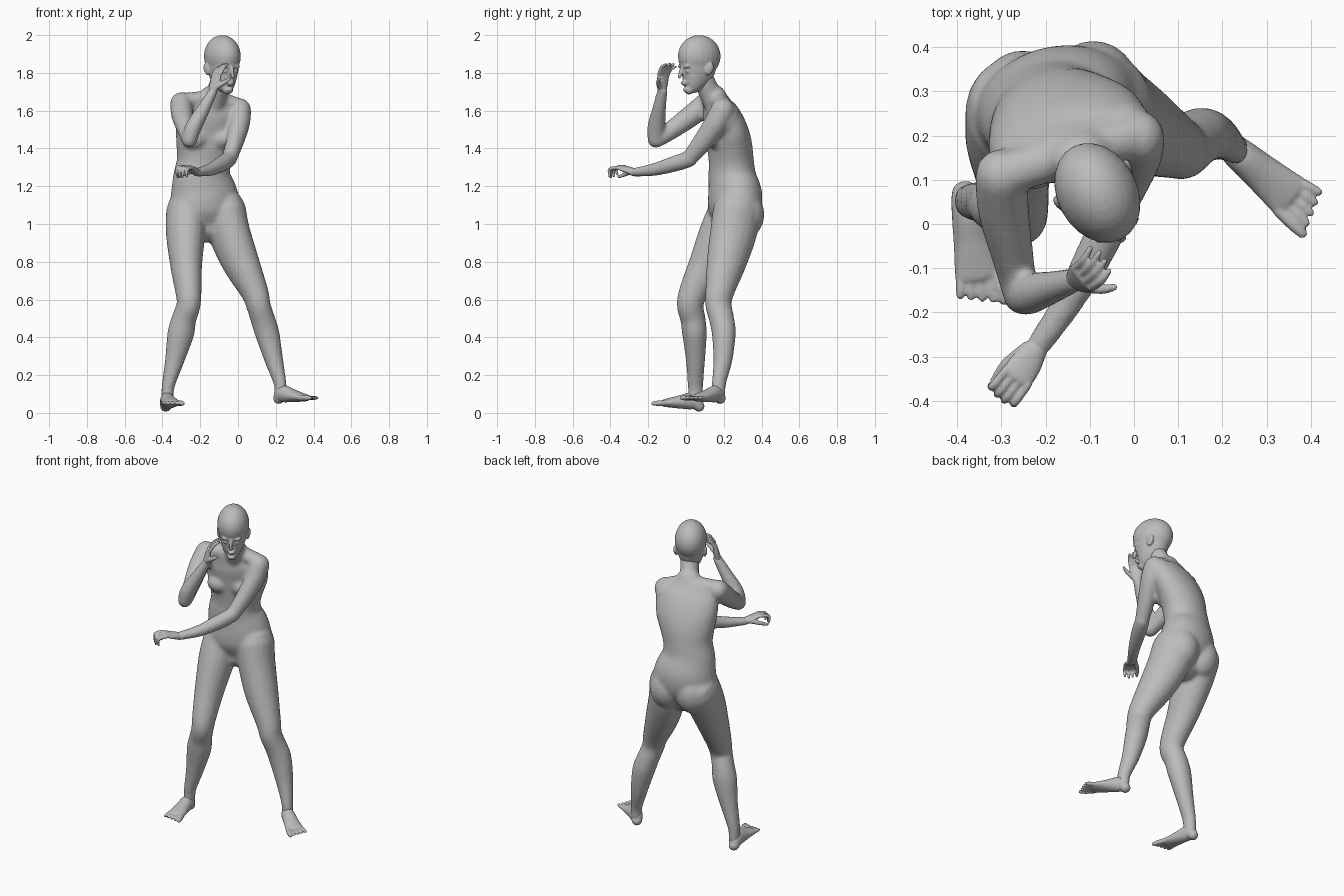
import bpy, bmesh, math
from mathutils import Vector, Matrix

cube = bpy.data.objects.get("Cube")
if cube:
    bpy.data.objects.remove(cube, do_unlink=True)

clay = bpy.data.materials.new("grey_clay")
clay.use_nodes = True
GREY = (0.5, 0.5, 0.5, 1)
clay.diffuse_color = GREY
clay.node_tree.nodes["Principled BSDF"].inputs["Base Color"].default_value = GREY


def spline(rows, steps=5):
    """Smooth curve through rows of x, y, z, side radius, depth radius."""
    rows = [Vector(r) for r in rows]
    out = []
    for i in range(len(rows) - 1):
        a, b, c, d = rows[max(i - 1, 0)], rows[i], rows[i + 1], rows[min(i + 2, len(rows) - 1)]
        for k in range(steps):
            t = k / steps
            out.append(0.5 * (2 * b + (c - a) * t + (2 * a - 5 * b + 4 * c - d) * t**2
                              + (3 * b - a - 3 * c + d) * t**3))
    return out + [rows[-1]]


def loft(bm, rows, side=(1, 0, 0), n=20):
    """Closed elliptical tube with rounded ends."""
    pts = spline(rows)
    pos = [Vector(p[:3]) for p in pts]
    side = Vector(side).normalized()
    rings = []

    def ring(c, t, rx, ry):
        u = (side - t * side.dot(t)).normalized()
        v = t.cross(u)
        rings.append([bm.verts.new(c + u * rx * math.cos(a) + v * ry * math.sin(a))
                      for a in (2 * math.pi * k / n for k in range(n))])

    last = len(pts) - 1
    for i, p in enumerate(pts):
        t = (pos[min(i + 1, last)] - pos[max(i - 1, 0)]).normalized()
        rx, ry = max(p[3], 0.002), max(p[4], 0.002)
        h = min(rx, ry)
        caps = [math.radians(a) for a in (80, 55, 28)]
        if i == 0:
            for a in caps:
                ring(pos[i] - t * h * math.sin(a), t, rx * math.cos(a), ry * math.cos(a))
        ring(pos[i], t, rx, ry)
        if i == last:
            for a in reversed(caps):
                ring(pos[i] + t * h * math.sin(a), t, rx * math.cos(a), ry * math.cos(a))
    for a, b in zip(rings, rings[1:]):
        for k in range(n):
            bm.faces.new((a[k], a[(k + 1) % n], b[(k + 1) % n], b[k]))
    bm.faces.new(rings[0][::-1])
    bm.faces.new(rings[-1])


def blob(bm, centre, radii, side=(1, 0, 0)):
    s = Vector(side).normalized()
    up = Vector((0, 0, 1))
    rot = Matrix((s, up.cross(s), up)).transposed().to_4x4()
    bmesh.ops.create_uvsphere(bm, u_segments=24, v_segments=16, radius=1,
                              matrix=Matrix.Translation(centre) @ rot @ Matrix.Diagonal((*radii, 1)))


def finish(name, bm, voxel, smooth):
    """Fuse the overlapping volumes into one smooth skin."""
    bmesh.ops.recalc_face_normals(bm, faces=bm.faces[:])
    mesh = bpy.data.meshes.new(name)
    bm.to_mesh(mesh)
    bm.free()
    mesh.materials.append(clay)
    ob = bpy.data.objects.new(name, mesh)
    bpy.context.collection.objects.link(ob)
    fuse = ob.modifiers.new("fuse", "REMESH")
    fuse.mode = "VOXEL"
    fuse.voxel_size = voxel
    fuse.use_smooth_shade = True
    relax = ob.modifiers.new("relax", "SMOOTH")
    relax.factor = 0.5
    relax.iterations = smooth


# Torso, buttocks and breasts
body = bmesh.new()
CHEST = (0.96, 0.28, 0)
loft(body, [(-.165, .25, .99, .10, .09), (-.17, .255, 1.06, .19, .13), (-.18, .26, 1.15, .183, .14),
            (-.19, .245, 1.25, .157, .124), (-.182, .24, 1.33, .144, .117), (-.17, .23, 1.42, .163, .115),
            (-.155, .213, 1.5, .182, .106), (-.143, .187, 1.58, .18, .09), (-.138, .168, 1.635, .15, .068),
            (-.125, .155, 1.68, .075, .056)], CHEST, 32)
for x, y in ((-.25, .29), (-.09, .312)):
    blob(body, (x, y, 1.05), (.1, .103, .125), CHEST)
for x, y in ((-.228, .14), (-.09, .172)):
    blob(body, (x, y, 1.45), (.07, .062, .06), CHEST)

# Neck and the slope down to each shoulder
loft(body, [(-.13, .165, 1.61, .06, .06), (-.115, .132, 1.68, .055, .058), (-.09, .09, 1.77, .053, .056)], CHEST)
for x, y, z in ((-.285, .115, 1.65), (-.005, .195, 1.625)):
    loft(body, [(-.12, .165, 1.665, .045, .045), (x, y, z, .05, .045)], (0, 1, 0))
blob(body, (-.02, .215, 1.56), (.065, .07, .09), CHEST)

# Legs, hip to ankle
loft(body, [(-.275, .25, 1.07, .105, .13), (-.277, .19, .95, .104, .122), (-.274, .11, .78, .084, .099),
            (-.262, .04, .64, .069, .078), (-.262, .022, .57, .063, .071), (-.285, .036, .5, .065, .067),
            (-.303, .045, .42, .071, .065), (-.335, .05, .28, .052, .051), (-.37, .05, .14, .034, .041),
            (-.373, .05, .07, .033, .04)], (1, .2, 0))
loft(body, [(-.075, .27, 1.07, .115, .13), (-.045, .25, .95, .107, .127), (.013, .215, .8, .097, .108),
            (.088, .178, .64, .072, .078), (.108, .172, .57, .064, .071), (.13, .188, .5, .064, .067),
            (.155, .2, .42, .065, .063), (.19, .195, .28, .049, .051), (.222, .175, .16, .033, .039),
            (.226, .172, .1, .033, .038)], (.9, .4, 0))

# Arms: each upper arm and forearm
loft(body, [(-.30, .11, 1.638, .06, .062), (-.295, .03, 1.575, .058, .058), (-.275, -.07, 1.502, .048, .05),
            (-.257, -.157, 1.443, .04, .041)])
loft(body, [(-.257, -.162, 1.443, .04, .041), (-.237, -.158, 1.51, .044, .047), (-.182, -.142, 1.61, .035, .037),
            (-.13, -.125, 1.705, .024, .028)])
loft(body, [(.01, .195, 1.605, .06, .064), (.007, .155, 1.53, .056, .062), (-.018, .085, 1.43, .047, .053),
            (-.045, .02, 1.35, .041, .043)])
loft(body, [(-.045, .02, 1.345, .041, .043), (-.08, -.05, 1.322, .043, .043), (-.145, -.17, 1.288, .035, .034),
            (-.22, -.28, 1.273, .028, .023)])
finish("body", body, 0.010, 7)

# Head, with its own facing direction
head = bmesh.new()
FACE, EAR = Vector((.47, -.88, 0)), Vector((.88, .47, 0))


def on_head(across, forward, z):
    return Vector((-.08, .065, z)) + EAR * across + FACE * forward


# Cranium, and the jaw rising into it
blob(head, on_head(0, -.006, 1.888), (.091, .119, .112), EAR)
jaw = [(1.712, .055, .027, .03), (1.728, .042, .05, .045), (1.76, .024, .074, .062), (1.80, .008, .093, .074),
       (1.85, 0, .106, .082)]
loft(head, [(*on_head(0, d, z), w, depth) for z, d, depth, w in jaw], EAR, 32)
# Nose, lips, chin
loft(head, [(*on_head(0, .098, 1.83), .009, .01), (*on_head(0, .109, 1.795), .009, .011),
            (*on_head(0, .112, 1.778), .012, .009)], EAR, 12)
blob(head, on_head(0, .091, 1.75), (.022, .011, .006), EAR)
blob(head, on_head(0, .088, 1.739), (.019, .011, .006), EAR)
blob(head, on_head(0, .076, 1.712), (.019, .014, .013), EAR)
# Eyes, brows, ears
for m in (-1, 1):
    blob(head, on_head(m * .032, .08, 1.809), (.015, .014, .008), EAR)
    blob(head, on_head(m * .032, .088, 1.834), (.026, .014, .008), EAR)
    blob(head, on_head(m * .084, -.02, 1.82), (.009, .02, .034), EAR)
    blob(head, on_head(m * .09, -.03, 1.828), (.008, .016, .026), EAR)
finish("head", head, 0.006, 4)


# Hands
def hand(name, wrist, knuckle, tip, side, thumb_tip, curl):
    bm = bmesh.new()
    wrist, knuckle, tip, thumb_tip, curl = map(Vector, (wrist, knuckle, tip, thumb_tip, curl))
    side = Vector(side).normalized()
    middle = wrist.lerp(knuckle, .55)
    loft(bm, [(*wrist, .024, .021), (*middle, .036, .017), (*knuckle, .038, .012)], side)
    for i in range(4):
        across = side * (i - 1.5) * .0195
        end = tip + across * 1.15 - (tip - knuckle) * .12 * abs(i - 1.3)
        bend = (knuckle + across).lerp(end, .5) + curl
        loft(bm, [(*(knuckle + across), .0105, .0105), (*bend, .0095, .0095), (*end, .007, .007)], side, 10)
    root = wrist.lerp(knuckle, .25) + side * .018
    bend = root.lerp(thumb_tip, .55) + side * .008
    loft(bm, [(*root, .016, .016), (*bend, .012, .012), (*thumb_tip, .008, .008)], (0, 0, 1), 10)
    finish(name, bm, 0.004, 2)


hand("right_hand", (-.133, -.127, 1.70), (-.115, -.122, 1.785), (-.07, -.072, 1.85), (.6, -.65, .2),
     (-.045, -.143, 1.768), (.002, -.004, .012))
hand("left_hand", (-.215, -.273, 1.273), (-.265, -.347, 1.301), (-.305, -.392, 1.248), (-.72, .5, .1),
     (-.318, -.355, 1.25), (-.013, -.02, .014))


# Feet: big toe lies on the inner side
def foot(name, heel, ankle, ball, toe, inner):
    bm = bmesh.new()
    heel, ankle, ball, toe = map(Vector, (heel, ankle, ball, toe))
    inner = Vector(inner).normalized()
    arch = ankle.lerp(ball, .5)
    loft(bm, [(*heel, .031, .03), (*ankle, .037, .046), (*arch, .044, .034), (*ball, .053, .02)], inner)
    for i in range(5):
        across = inner * (2 - i) * .022
        r = .015 if i == 0 else .0115
        root = ball + across * .9
        end = toe + across * 1.1 - (toe - ball) * .08 * i
        loft(bm, [(*root, r, r), (*root.lerp(end, .6), r, r), (*end, r * .8, r * .75)], inner, 10)
    finish(name, bm, 0.005, 3)


foot("right_foot", (-.382, .068, .036), (-.376, .035, .062), (-.353, -.115, .052), (-.341, -.178, .05), (1, .1, 0))
foot("left_foot", (.216, .18, .077), (.236, .16, .1), (.35, .064, .08), (.409, .018, .079), (-.58, -.81, 0))
